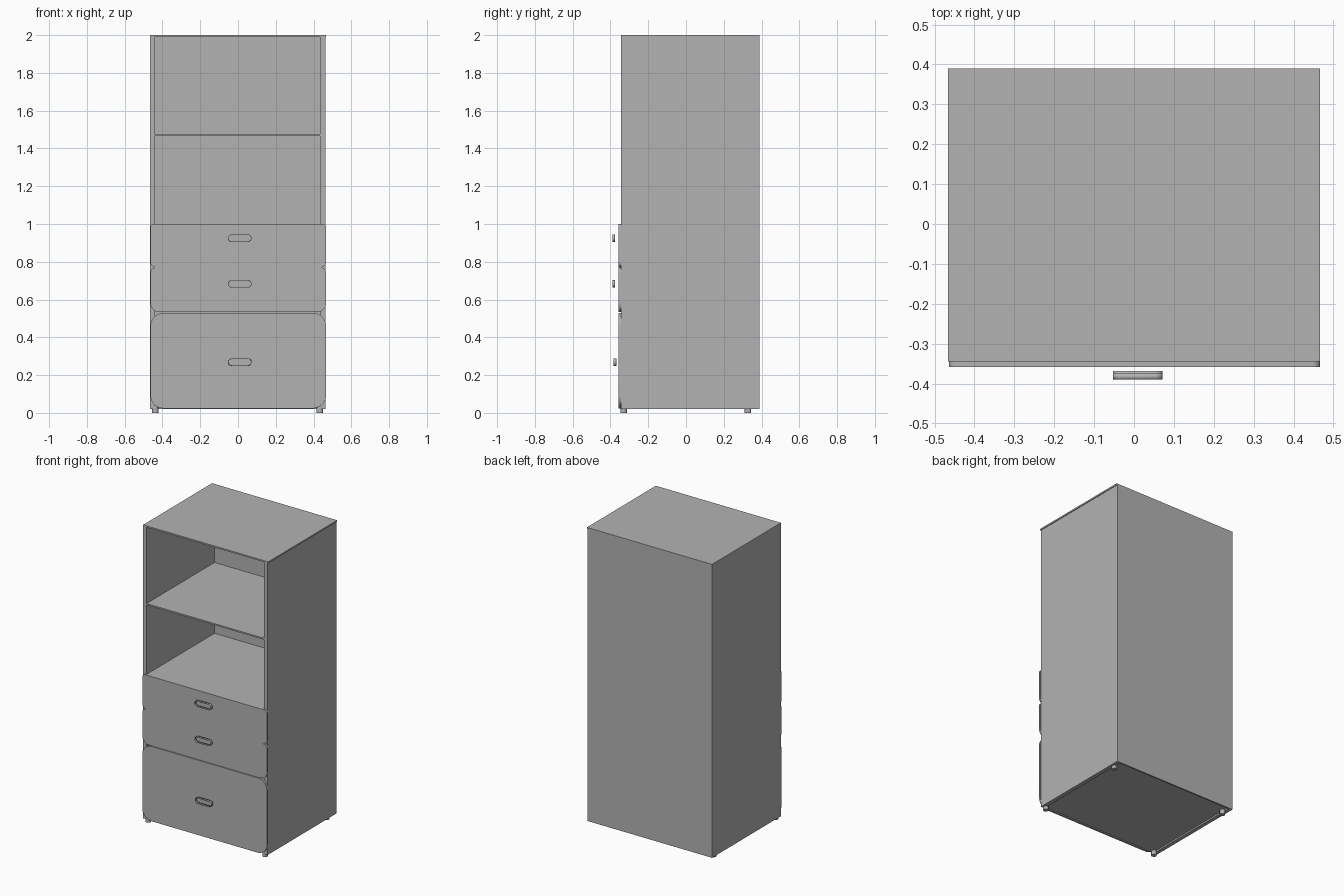
import bpy
import bmesh
from math import cos, sin, pi

if "Cube" in bpy.data.objects:
    bpy.data.objects.remove(bpy.data.objects["Cube"], do_unlink=True)

# Single flat grey
grey = bpy.data.materials.new("plain_grey")
grey.use_nodes = True
color = (0.45, 0.45, 0.45, 1)
grey.diffuse_color = color
grey.node_tree.nodes["Principled BSDF"].inputs["Base Color"].default_value = color


def finish(name, bm):
    bmesh.ops.recalc_face_normals(bm, faces=bm.faces)
    mesh = bpy.data.meshes.new(name)
    bm.to_mesh(mesh)
    bm.free()
    mesh.materials.append(grey)
    obj = bpy.data.objects.new(name, mesh)
    bpy.context.collection.objects.link(obj)
    return obj


def smooth(obj):
    bpy.ops.object.select_all(action="DESELECT")
    obj.select_set(True)
    bpy.context.view_layer.objects.active = obj
    bpy.ops.object.shade_smooth_by_angle()


def box(name, x, y, z):
    """Box from (min, max) ranges along each axis."""
    bm = bmesh.new()
    bmesh.ops.create_cube(bm, size=1)
    for v in bm.verts:
        for i, (low, high) in enumerate((x, y, z)):
            v.co[i] = low if v.co[i] < 0 else high
    return finish(name, bm)


def rounded_outline(x, z, r_top, r_bottom, steps=8):
    """Rounded rectangle in the front plane, anticlockwise from the right."""
    corners = ((x[1], z[1], -1, -1, r_top), (x[0], z[1], 1, -1, r_top),
               (x[0], z[0], 1, 1, r_bottom), (x[1], z[0], -1, 1, r_bottom))
    points = []
    for quarter, (cx, cz, sx, sz, r) in enumerate(corners):
        for i in range(steps + 1):
            a = (quarter + i / steps) * pi / 2
            points.append((cx + sx * r + r * cos(a), cz + sz * r + r * sin(a)))
    return points


def extrude_outline(name, points, y, capped=True):
    bm = bmesh.new()
    front, back = ([bm.verts.new((px, d, pz)) for px, pz in points] for d in y)
    n = len(points)
    for i in range(n):
        j = (i + 1) % n
        bm.faces.new((front[i], front[j], back[j], back[i]))
    if capped:
        bm.faces.new(front)
        bm.faces.new(back[::-1])
    bmesh.ops.remove_doubles(bm, verts=bm.verts, dist=0.0001)
    obj = finish(name, bm)
    smooth(obj)
    return obj


# Carcass
LEFT, RIGHT, FRONT, BACK = -0.467, 0.462, -0.345, 0.39
IN_L, IN_R, IN_B = -0.441, 0.435, 0.38
box("right_side_panel", (LEFT, IN_L), (FRONT, BACK), (0.02, 1.99))
box("left_side_panel", (IN_R, RIGHT), (FRONT, BACK), (0.02, 1.99))
box("top_panel", (LEFT, 0.467), (FRONT, BACK), (1.99, 2.0))
box("back_panel", (IN_L, IN_R), (IN_B, BACK), (0.02, 1.99))
for name, low, high in (("bottom_panel", 0.03, 0.04),
                        ("cabinet_shelf", 0.988, 0.998),
                        ("upper_shelf", 1.466, 1.476)):
    box(name, (IN_L, IN_R), (FRONT, IN_B), (low, high))

# Drawers: height range, top and bottom corner radii, handle height and depth
drawers = (
    ("top", (0.77, 1.0), 0.02, 0.03, 0.925, -0.39),
    ("middle", (0.533, 0.77), 0.03, 0.05, 0.683, -0.39),
    ("bottom", (0.024, 0.529), 0.07, 0.07, 0.269, -0.384),
)
for name, z, r_top, r_bottom, handle_z, handle_y in drawers:
    extrude_outline(name + "_drawer_front",
                    rounded_outline((-0.464, 0.467), z, r_top, r_bottom),
                    (-0.358, FRONT))
    # Open oval pull
    pull = extrude_outline(
        name + "_drawer_handle",
        rounded_outline((-0.053, 0.072), (handle_z - 0.02, handle_z + 0.02), 0.02, 0.02),
        (handle_y, handle_y + 0.015), capped=False)
    wall = pull.modifiers.new("wall", "SOLIDIFY")
    wall.thickness = 0.003

# Feet
for side, x in (("right", -0.438), ("left", 0.433)):
    for end, y in (("front", -0.33), ("back", 0.328)):
        bm = bmesh.new()
        bmesh.ops.create_cone(bm, cap_ends=True, segments=24,
                              radius1=0.017, radius2=0.017, depth=0.03)
        bmesh.ops.translate(bm, verts=bm.verts, vec=(x, y, 0.015))
        smooth(finish(f"{end}_{side}_foot", bm))
